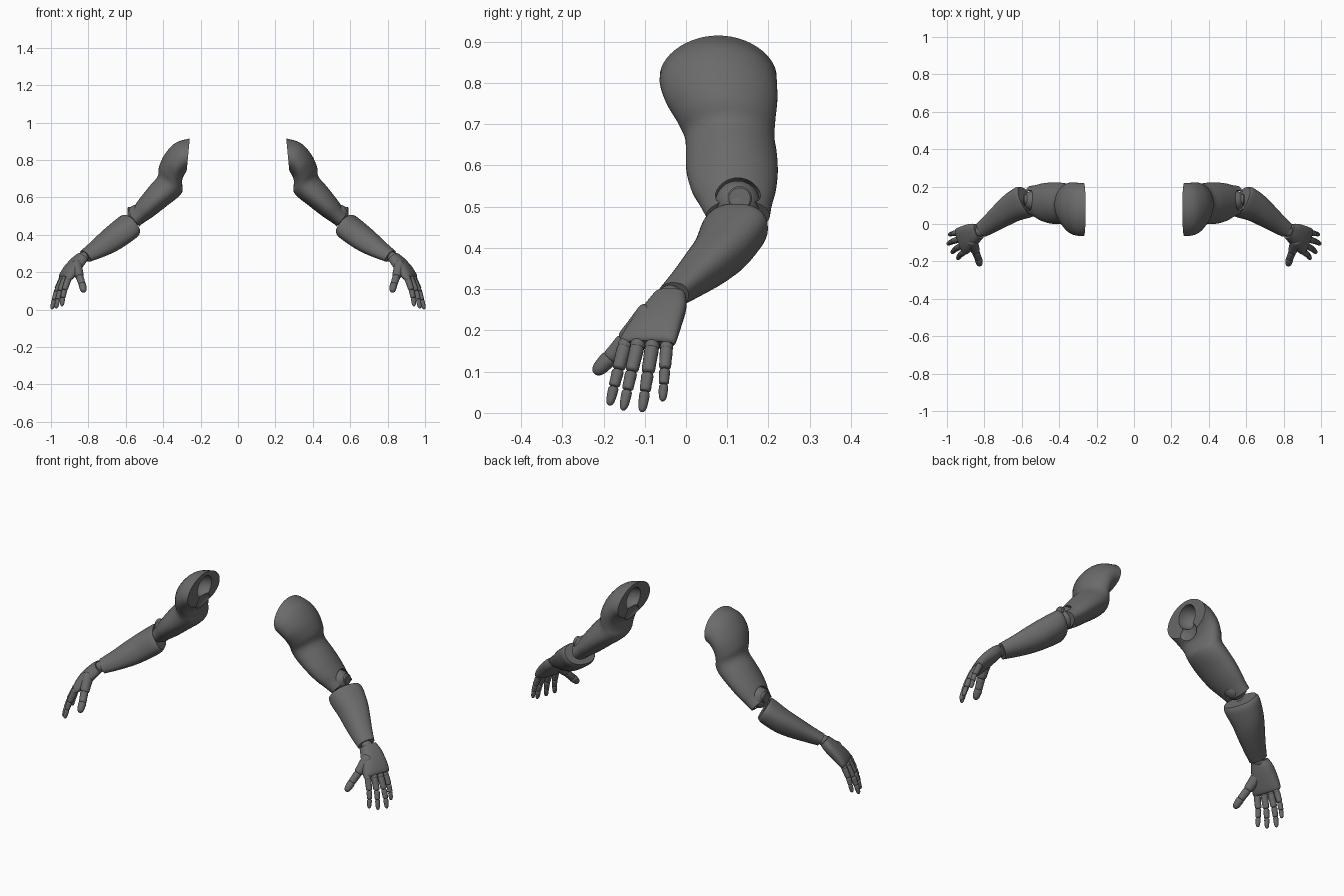
import bpy, bmesh, math
from mathutils import Vector

if "Cube" in bpy.data.objects:
    bpy.data.objects.remove(bpy.data.objects["Cube"])

grey = bpy.data.materials.new("dark_grey")
grey.diffuse_color = (0.145, 0.145, 0.145, 1)
grey.use_nodes = True
grey.node_tree.nodes["Principled BSDF"].inputs["Base Color"].default_value = grey.diffuse_color


def catmull(a, b, c, d, t):
    return 0.5 * (2 * b + (c - a) * t + (2 * a - 5 * b + 4 * c - d) * t * t
                  + (3 * b - a - 3 * c + d) * t ** 3)


def loft(bm, sections, sides=32, sub=4, power=1.0, egg=0.0):
    """Skin a closed tube over (centre, half width, half height) sections."""
    secs = [tuple(Vector(v) for v in s) for s in sections]
    smooth = []
    for i in range(len(secs) - 1):
        a, b, c, d = (secs[max(i - 1, 0)], secs[i], secs[i + 1],
                      secs[min(i + 2, len(secs) - 1)])
        for k in range(sub):
            smooth.append([catmull(a[j], b[j], c[j], d[j], k / sub) for j in range(3)])
    smooth.append(secs[-1])
    rings = []
    for c, u, v in smooth:
        ring = []
        for k in range(sides):
            an = 2 * math.pi * k / sides
            cs, sn = math.cos(an), math.sin(an)
            w = math.copysign(abs(cs) ** power, cs) * (1 - egg * sn)
            ring.append(bm.verts.new(c + u * w + v * math.copysign(abs(sn) ** power, sn)))
        rings.append(ring)
    for r, s in zip(rings, rings[1:]):
        for k in range(sides):
            n = (k + 1) % sides
            bm.faces.new((r[k], r[n], s[n], s[k]))
    bm.faces.new(rings[0][::-1])
    bm.faces.new(rings[-1])


def ball(bm, centre, radii):
    res = bmesh.ops.create_uvsphere(bm, u_segments=32, v_segments=18, radius=1)
    for v in res["verts"]:
        v.co = Vector(centre) + Vector([v.co[i] * radii[i] for i in range(3)])


def bone(bm, p0, p1, r0, r1, tip=False):
    """One rounded finger link between two joints."""
    p0, p1 = Vector(p0), Vector(p1)
    d = (p1 - p0).normalized()
    u = d.cross(Vector((1, 0, 0))).normalized()
    v = d.cross(u)
    steps = [(0, .55), (.06, .88), (.2, 1), (.6, .98)]
    steps += [(.82, .85), (.95, .55), (1, .15)] if tip else [(.88, 1), (.96, .85), (1, .55)]
    secs = []
    for t, k in steps:
        r = (r0 + (r1 - r0) * t) * k
        secs.append((p0.lerp(p1, t), u * r, v * r))
    loft(bm, secs, 16, 2)


def finish(name, bm, cutters=()):
    """Make the object, cut it, mirror it to the other arm and shade it."""
    bmesh.ops.recalc_face_normals(bm, faces=bm.faces)
    me = bpy.data.meshes.new(name)
    bm.to_mesh(me)
    bm.free()
    me.materials.append(grey)
    ob = bpy.data.objects.new(name, me)
    bpy.context.collection.objects.link(ob)
    bpy.context.view_layer.objects.active = ob
    bpy.ops.object.select_all(action='DESELECT')
    ob.select_set(True)
    for c in cutters:
        m = ob.modifiers.new("cut", 'BOOLEAN')
        m.operation, m.solver, m.object = 'DIFFERENCE', 'EXACT', c
        bpy.ops.object.modifier_apply(modifier=m.name)
    m = ob.modifiers.new("other_arm", 'MIRROR')
    m.use_mirror_merge = False
    bpy.ops.object.modifier_apply(modifier=m.name)
    bpy.ops.object.shade_smooth_by_angle(angle=math.radians(35))
    return ob


def cutter(name, centre, radii):
    bm = bmesh.new()
    ball(bm, centre, radii)
    me = bpy.data.meshes.new(name)
    bm.to_mesh(me)
    bm.free()
    me.materials.append(grey)
    ob = bpy.data.objects.new(name, me)
    bpy.context.collection.objects.link(ob)
    ob.hide_render = True
    return ob


ELBOW = (0.537, 0.125, 0.508)
shoulder_cup = cutter("shoulder_cup_cutter", (0.262, 0.085, 0.83), (0.075, 0.062, 0.062))
armpit_cup = cutter("armpit_cutter", (0.272, 0.085, 0.74), (0.024, 0.06, 0.05))
elbow_cup = cutter("elbow_cutter", ELBOW, (0.062, 0.062, 0.062))

# Upper arm: inner x, z, outer x, z, front y, back y of each section
upper = [(.275, .735, .258, .915, -.063, .219), (.284, .722, .332, .893, -.062, .220),
         (.297, .700, .390, .833, -.048, .221), (.298, .665, .422, .765, -.020, .216),
         (.297, .632, .430, .712, -.002, .214), (.322, .600, .472, .662, .000, .220),
         (.380, .555, .507, .618, .002, .222), (.440, .508, .540, .575, .015, .217),
         (.490, .473, .562, .545, .035, .208), (.528, .445, .588, .518, .050, .203)]
bm = bmesh.new()
loft(bm, [(((a + c) / 2, (e + f) / 2, (b + d) / 2), (0, (f - e) / 2, 0),
           ((c - a) / 2, 0, (d - b) / 2)) for a, b, c, d, e, f in upper], 48, 4, 1.0, 0.1)
finish("upper_arm", bm, (shoulder_cup, armpit_cup, elbow_cup))

# Elbow ball with a low round boss on the outside
bm = bmesh.new()
ball(bm, ELBOW, (0.055, 0.055, 0.055))
bx, by, bz = ELBOW
loft(bm, [((bx + dx, by + .005, bz + .012), (0, r, 0), (0, 0, r))
          for dx, r in ((.03, .03), (.049, .03), (.053, .026))], 24, 1)
finish("elbow_joint", bm)

# Forearm
bm = bmesh.new()
loft(bm, [((.572, .122, .457), (.032, .074, 0), (.035, 0, .050)),
          ((.590, .116, .440), (.036, .080, 0), (.036, 0, .057)),
          ((.650, .088, .394), (.031, .070, 0), (.034, 0, .057)),
          ((.700, .053, .358), (.028, .060, 0), (.031, 0, .052)),
          ((.760, .008, .318), (.023, .047, 0), (.026, 0, .040)),
          ((.815, -.031, .286), (.019, .037, 0), (.020, 0, .030))], 40, 4, 0.88)
finish("forearm", bm, (elbow_cup,))

# Wrist ball
bm = bmesh.new()
ball(bm, (0.825, -0.038, 0.282), (0.028, 0.03, 0.028))
finish("wrist_joint", bm)

# Palm
bm = bmesh.new()
loft(bm, [((.830, -.040, .283), (.014, .039, 0), (.020, 0, .019)),
          ((.856, -.050, .256), (.018, .051, 0), (.024, 0, .022)),
          ((.892, -.074, .214), (.023, .063, 0), (.025, 0, .021)),
          ((.920, -.092, .176), (.025, .069, 0), (.021, 0, .015)),
          ((.926, -.095, .165), (.023, .065, 0), (.014, 0, .010))], 32, 4, 0.75)
finish("palm", bm)

# Fingers: knuckle, tip, thickness
fingers = {"index": ((.907, -.148, .165), (.942, -.186, .018), .0175),
           "middle": ((.925, -.117, .165), (.973, -.153, .006), .0178),
           "ring": ((.938, -.082, .162), (.996, -.107, .002), .0178),
           "little": ((.945, -.047, .160), (.988, -.057, .028), .016)}
for name, (p, q, r) in fingers.items():
    p, q = Vector(p), Vector(q)
    curl = Vector((0.006, 0, 0.002))
    a, b = p.lerp(q, .42) + curl, p.lerp(q, .70) + curl * .8
    bm = bmesh.new()
    ball(bm, p, (r, r, r))
    bone(bm, p, a, r, r * .9)
    bone(bm, a, b, r * .85, r * .76)
    bone(bm, b, q, r * .74, r * .6, True)
    finish(name + "_finger", bm)

# Thumb
bm = bmesh.new()
bone(bm, (.868, -.080, .250), (.846, -.150, .172), .032, .023)
bone(bm, (.848, -.146, .178), (.832, -.186, .132), .021, .019)
bone(bm, (.833, -.183, .136), (.824, -.222, .095), .021, .017, True)
finish("thumb", bm)

for c in (shoulder_cup, armpit_cup, elbow_cup):
    bpy.data.objects.remove(c)
